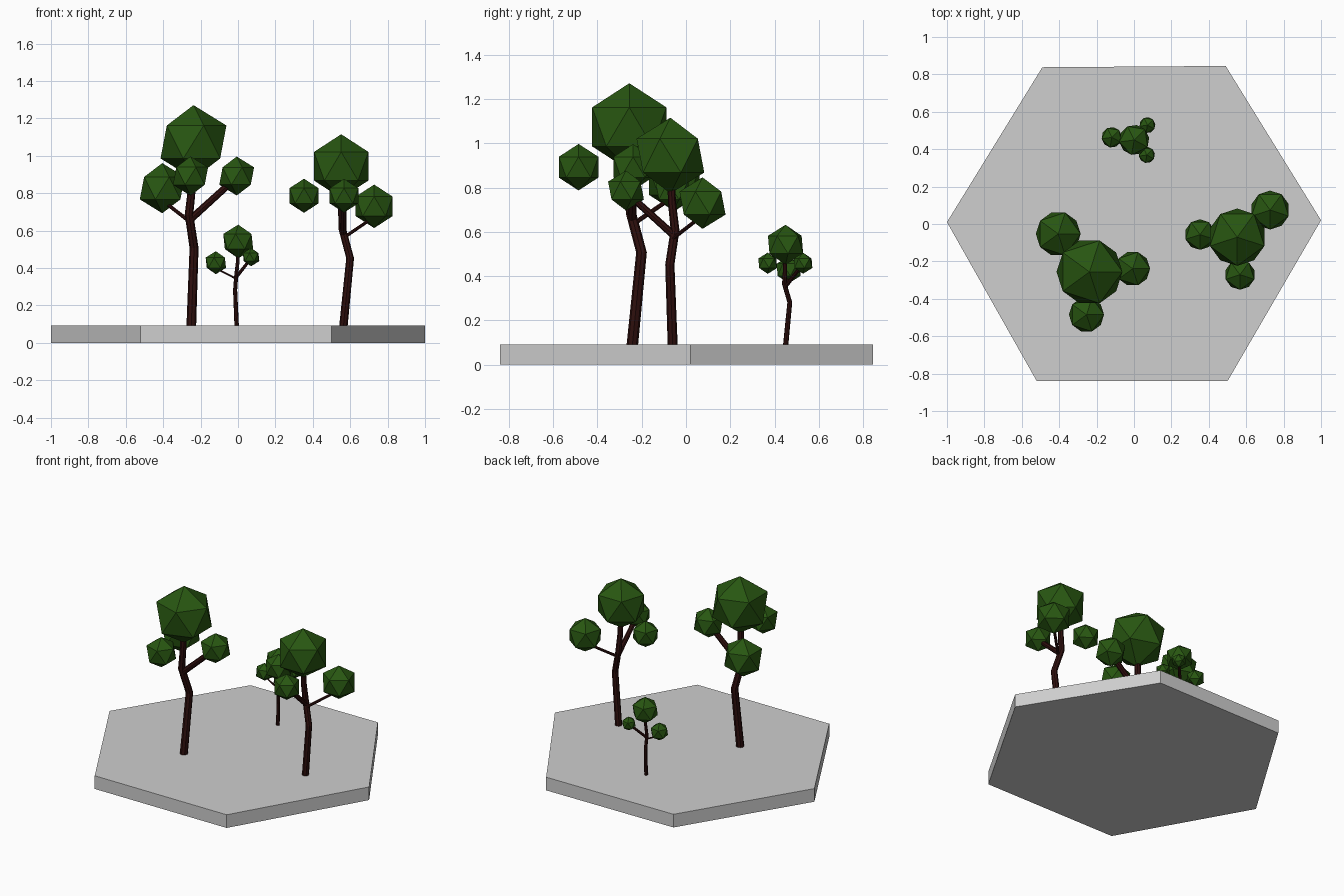
import bpy, bmesh, math
from mathutils import Vector, Matrix

if "Cube" in bpy.data.objects:
    bpy.data.objects.remove(bpy.data.objects["Cube"])


def material(name, rgb):
    m = bpy.data.materials.new(name)
    m.diffuse_color = (*rgb, 1)
    m.use_nodes = True
    m.node_tree.nodes["Principled BSDF"].inputs["Base Color"].default_value = m.diffuse_color
    return m


STONE = material("stone grey", (0.62, 0.62, 0.62))
BARK = material("dark bark", (0.028, 0.0048, 0.0042))
LEAF = material("leaf green", (0.021, 0.093, 0.0056))


def finish(bm, name, mat, matrix=Matrix()):
    bmesh.ops.recalc_face_normals(bm, faces=bm.faces[:])
    mesh = bpy.data.meshes.new(name)
    bm.to_mesh(mesh)
    bm.free()
    mesh.transform(matrix)
    mesh.materials.append(mat)
    obj = bpy.data.objects.new(name, mesh)
    bpy.context.collection.objects.link(obj)
    return obj


def tube(name, path, radii, matrix, sides=8):
    """Faceted tube through the path points, capped at both ends."""
    bm = bmesh.new()
    pts = [Vector(p) for p in path]
    rings = []
    for i, (p, r) in enumerate(zip(pts, radii)):
        axis = pts[min(i + 1, len(pts) - 1)] - pts[max(i - 1, 0)]
        turn = Vector((0, 0, 1)).rotation_difference(axis.normalized())
        rings.append([bm.verts.new(p + turn @ Vector((
            r * math.cos(2 * math.pi * k / sides),
            r * math.sin(2 * math.pi * k / sides), 0))) for k in range(sides)])
    for a, b in zip(rings, rings[1:]):
        for k in range(sides):
            n = (k + 1) % sides
            bm.faces.new((a[k], a[n], b[n], b[k]))
    bm.faces.new(rings[0])
    bm.faces.new(rings[-1])
    finish(bm, name, BARK, matrix)


def foliage(name, centre, radius, matrix):
    bm = bmesh.new()
    bmesh.ops.create_icosphere(bm, subdivisions=1, radius=radius,
                               matrix=Matrix.Translation(centre))
    finish(bm, name, LEAF, matrix)


# Hexagonal slab
TOP = 0.092
bm = bmesh.new()
outline = [(-1, 0.01), (-0.52, -0.84), (0.5, -0.84),
           (1, 0.02), (0.49, 0.845), (-0.49, 0.838)]
face = bm.faces.new([bm.verts.new((x, y, 0)) for x, y in outline])
top = bmesh.ops.extrude_face_region(bm, geom=[face])["geom"]
bmesh.ops.translate(bm, vec=(0, 0, TOP),
                    verts=[v for v in top if isinstance(v, bmesh.types.BMVert)])
if not any(f.calc_center_median().z < 1e-5 for f in bm.faces):
    bm.faces.new([v for v in bm.verts if v.co.z < 1e-5])
finish(bm, "hexagon_base", STONE)


# One tree design, placed three times with its own turn and scale
def tree(label, x, y, turn, scale):
    m = (Matrix.Translation((x, y, TOP))
         @ Matrix.Rotation(math.radians(turn), 4, 'Z') @ Matrix.Scale(scale, 4))
    tube(label + "_trunk",
         [(0, 0, -0.01), (0.015, 0.042, 0.415), (-0.012, -0.006, 0.595),
          (0.004, -0.012, 0.74), (0.010, -0.014, 0.92)],
         [0.026, 0.024, 0.023, 0.021, 0.019], m)
    tube(label + "_thick_branch",
         [(-0.008, 0, 0.565), (0.24, 0.002, 0.79)], [0.02, 0.018], m)
    tube(label + "_thin_branch",
         [(0, 0.015, 0.55), (-0.155, 0.19, 0.67)], [0.011, 0.01], m)
    foliage(label + "_crown", (0.012, -0.013, 0.982), 0.197, m)
    foliage(label + "_large_cluster", (-0.155, 0.19, 0.735), 0.134, m)
    foliage(label + "_front_cluster", (-0.004, -0.242, 0.80), 0.105, m)
    foliage(label + "_side_cluster", (0.243, 0.004, 0.80), 0.104, m)


tree("tall_tree", -0.25, -0.243, 0, 1.0)
tree("medium_tree", 0.563, -0.06, -90, 0.868)
tree("small_tree", -0.007, 0.45, 44, 0.458)
